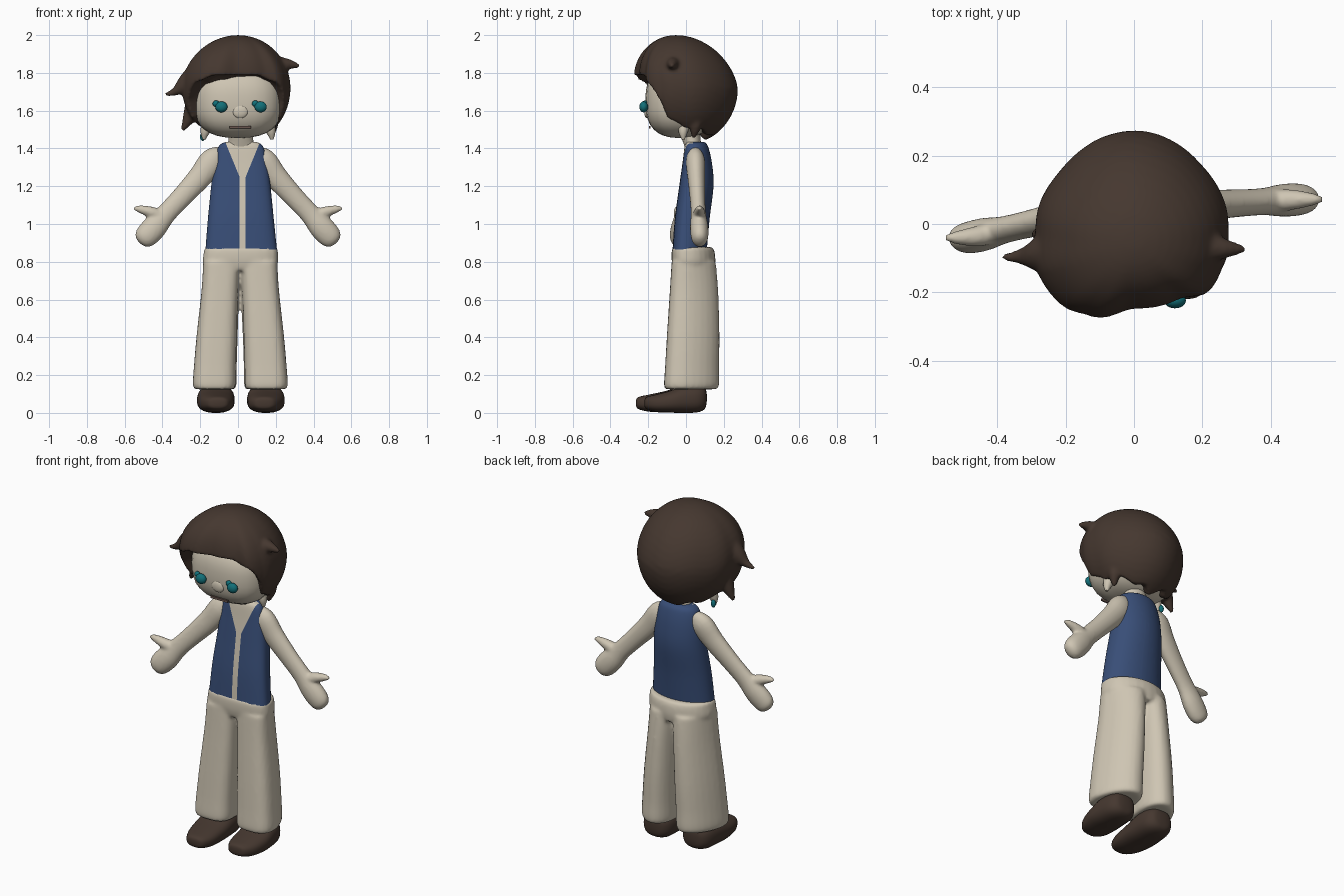
import bpy, bmesh, math
from mathutils import Vector

if "Cube" in bpy.data.objects:
    bpy.data.objects.remove(bpy.data.objects["Cube"])


def material(name, rgb):
    m = bpy.data.materials.new(name)
    m.use_nodes = True
    m.diffuse_color = (*rgb, 1)
    m.node_tree.nodes["Principled BSDF"].inputs["Base Color"].default_value = (*rgb, 1)
    return m


CREAM = material("cream", (0.62, 0.56, 0.45))
BLUE = material("vest blue", (0.04, 0.076, 0.185))
BROWN = material("dark brown", (0.06, 0.039, 0.029))
TEAL = material("teal", (0.006, 0.16, 0.19))
MOUTH = material("mouth brown", (0.14, 0.09, 0.075))
Y, Z = Vector((0, 1, 0)), Vector((0, 0, 1))
SIDES = ((-1, "right"), (1, "left"))


def finish(name, bm, *mats, fuse=0):
    """Turn bm into an object; fuse is the voxel size that melts its pieces together."""
    bmesh.ops.recalc_face_normals(bm, faces=bm.faces)
    me = bpy.data.meshes.new(name)
    bm.to_mesh(me)
    bm.free()
    for m in mats:
        me.materials.append(m)
    me.shade_smooth()
    me.set_sharp_from_angle(angle=math.radians(50))
    ob = bpy.data.objects.new(name, me)
    bpy.context.collection.objects.link(ob)
    if fuse:
        mod = ob.modifiers.new("Fuse", 'REMESH')
        mod.mode, mod.voxel_size, mod.use_smooth_shade = 'VOXEL', fuse, True
        mod = ob.modifiers.new("Soften", 'SMOOTH')
        mod.factor, mod.iterations = 0.5, 6


def catmull(p, i, t):
    a, b, c, d = (p[max(0, min(len(p) - 1, i + k))] for k in (-1, 0, 1, 2))
    return [0.5 * (2 * q + (r - o) * t + (2 * o - 5 * q + 4 * r - s) * t * t
                   + (3 * q - o - 3 * r + s) * t ** 3) for o, q, r, s in zip(a, b, c, d)]


def loft(rings, up, axis=None, power=2, rear=1, lean=0, n=28, steps=4, bm=None):
    """Skin smooth rings of (x, y, z, half width, half depth); depth runs along up.
    rear deepens and rounds the upper half of each ring, lean slides it sideways."""
    pts = [catmull(rings, i, k / steps) for i in range(len(rings) - 1) for k in range(steps)]
    pts.append(list(rings[-1]))
    bm, loops = bm or bmesh.new(), []
    for i, p in enumerate(pts):
        d = axis or Vector(pts[min(i + 1, len(pts) - 1)][:3]) - Vector(pts[max(i - 1, 0)][:3])
        u = up.cross(d).normalized()
        loop = []
        for k in range(n):
            a = math.tau * k / n
            c, s = math.cos(a), math.sin(a)
            behind = rear != 1 and s > 0
            e = 2 if behind else power
            f = (abs(c) ** e + abs(s) ** e) ** (-1 / e)
            depth = max(p[4], 0.002) * (rear if behind else 1)
            loop.append(bm.verts.new(Vector(p[:3]) + up * s * f * depth
                                     + u * (c * f * max(p[3], 0.002) + lean * max(s, 0))))
        loops.append(loop)
    for a, b in zip(loops, loops[1:]):
        for k in range(n):
            bm.faces.new((a[k], a[(k + 1) % n], b[(k + 1) % n], b[k]))
    bm.faces.new(loops[0])
    bm.faces.new(loops[-1])
    return bm


def blob(name, centre, radii, mat, power=2.0):
    bm = bmesh.new()
    bmesh.ops.create_uvsphere(bm, u_segments=32, v_segments=20, radius=1)
    for v in bm.verts:
        f = sum(abs(c) ** power for c in v.co) ** (-1 / power)
        v.co = Vector(c + q * r * f for c, q, r in zip(centre, v.co, radii))
    finish(name, bm, mat)


def wisp(path, bm=None):
    return loft([(x, y, z, r, r) for x, y, z, r in path], Y, n=14, bm=bm)


def lookup(table, a):
    for (a0, v0), (a1, v1) in zip(table, table[1:]):
        if a <= a1:
            t = (a - a0) / (a1 - a0)
            return v0 + (v1 - v0) * t * t * (3 - 2 * t)


# Trousers: hip block and two wide legs, flat in front and round behind
hips = [(0.012, 0.013, 0.755, 0.18, 0.078), (0.013, 0.009, 0.8, 0.199, 0.084),
        (0.015, 0.007, 0.85, 0.196, 0.083), (0.016, 0.006, 0.878, 0.192, 0.077)]
trousers = loft(hips, Y, Z, power=3.2, rear=1.75)
for side, word in SIDES:
    leg = [(0.012 + side * x, y, z, w, d) for x, y, z, w, d in (
        (0.136, -0.01, 0.125, 0.098, 0.095), (0.138, -0.01, 0.145, 0.113, 0.106),
        (0.134, -0.006, 0.25, 0.111, 0.104), (0.124, 0.001, 0.42, 0.106, 0.101),
        (0.108, 0.008, 0.65, 0.097, 0.093), (0.099, 0.009, 0.8, 0.097, 0.085))]
    loft(leg, Y, Z, power=3.2, rear=1.75, lean=-0.032 * side, bm=trousers)
finish("trousers", trousers, CREAM, fuse=0.01)

# Shoes, lofted from toe to heel; the right foot steps a little ahead
for side, word in SIDES:
    reach = 0.83 if side > 0 else 1
    shoe = [(0.015 + side * x, y * (reach if y < 0 else 1), z, w, h) for x, y, z, w, h in (
        (0.122, -0.265, 0.052, 0.022, 0.014), (0.123, -0.252, 0.052, 0.055, 0.032),
        (0.127, -0.19, 0.052, 0.085, 0.046), (0.132, -0.1, 0.06, 0.098, 0.058),
        (0.132, -0.02, 0.072, 0.098, 0.072), (0.13, 0.06, 0.075, 0.088, 0.072),
        (0.13, 0.1, 0.077, 0.06, 0.055), (0.13, 0.11, 0.08, 0.02, 0.02))]
    finish(word + "_shoe", loft(shoe, Z, Y, power=2.6), BROWN)

# Torso with an open vest: cut the neckline and placket, then colour by region
torso = [(0.017, -0.005, 0.865, 0.189, 0.066), (0.015, 0.008, 1.03, 0.174, 0.067),
         (0.015, 0.03, 1.2, 0.157, 0.066), (0.015, 0.038, 1.32, 0.142, 0.057),
         (0.015, 0.038, 1.41, 0.118, 0.045), (0.015, 0.038, 1.435, 0.08, 0.033)]
bm = loft(torso, Y, Z, power=3, rear=1.75, n=48, steps=6)
STRIP_L, STRIP_R, V_BASE, V_SLOPE = 0.008, 0.041, 1.25, 0.41
for x, slope in ((STRIP_L, 0), (STRIP_R, 0), (STRIP_L, V_SLOPE), (STRIP_R, -V_SLOPE)):
    bmesh.ops.bisect_plane(bm, geom=bm.verts[:] + bm.edges[:] + bm.faces[:],
                           plane_co=(x, 0, V_BASE), plane_no=(1, 0, slope))
for f in bm.faces:
    c = f.calc_center_median()
    spread = max(0, c.z - V_BASE) * V_SLOPE
    opening = c.y < 0.04 and STRIP_L - spread < c.x < STRIP_R + spread
    f.material_index = 0 if opening else 1
finish("torso_and_vest", bm, CREAM, BLUE)

# Neck
finish("neck", loft([(0.015, 0.04, 1.39, 0.085, 0.04), (0.015, 0.03, 1.44, 0.066, 0.048),
                     (0.01, 0.01, 1.53, 0.07, 0.06)], Y, Z), CREAM)

# Arms with mitten hands and thumbs; the right arm swings forward
for side, word in SIDES:
    hand_y = 0.072 if side > 0 else -0.04

    def at(x):
        return 0.048 + (hand_y - 0.048) * min(1, max(0, (x - 0.1) / 0.38))
    arm = [(side * x, at(x), z, r, r * 0.74) for x, z, r in (
        (0.085, 1.38, 0.04), (0.135, 1.335, 0.068), (0.2, 1.25, 0.063), (0.3, 1.14, 0.055),
        (0.38, 1.055, 0.054), (0.44, 0.985, 0.065), (0.486, 0.935, 0.062),
        (0.51, 0.908, 0.045), (0.519, 0.898, 0.014))]
    thumb = [(side * x, at(x), z, r) for x, z, r in (
        (0.4, 1.035, 0.036), (0.46, 1.062, 0.031), (0.52, 1.079, 0.02), (0.552, 1.083, 0.01))]
    finish(word + "_arm", wisp(thumb, loft(arm, Y)), CREAM, fuse=0.008)

# Head and face
blob("head", (0, -0.03, 1.65), (0.234, 0.185, 0.194), CREAM, 2.6)
blob("nose", (0.012, -0.207, 1.595), (0.04, 0.014, 0.035), CREAM)
for x, word in ((-0.088, "right"), (0.12, "left")):
    blob(word + "_eye", (x, -0.224, 1.62), (0.032, 0.023, 0.029), TEAL)
    blob(word + "_eye_corner", (x - 0.028, -0.218, 1.637), (0.018, 0.014, 0.017), TEAL)
bm = bmesh.new()
bmesh.ops.create_cube(bm, size=1)
for v in bm.verts:
    v.co = Vector((0.012 + v.co.x * 0.115, -0.192 + v.co.y * 0.009, 1.513 + v.co.z * 0.013))
finish("mouth", bm, MOUTH)
for side, word in SIDES:
    lobe = [(side * 0.16, -0.01, 1.53, 0.035), (side * 0.175, -0.015, 1.485, 0.024),
            (side * 0.18, -0.015, 1.447, 0.008)]
    finish(word + "_ear_lobe", wisp(lobe), CREAM)
blob("right_earring", (-0.187, 0.008, 1.462), (0.014, 0.012, 0.022), TEAL)

# Hair cap: dome whose lower edge follows a hairline around the head
HAIRLINE = [(0, 1.785), (25, 1.785), (45, 1.75), (56, 1.69), (67, 1.55), (90, 1.52),
            (130, 1.485), (180, 1.45)]
FULLNESS = [(-180, 1.02), (-130, 0.97), (-90, 1.03), (-63, 1.14), (-41, 1.16), (-25, 1.1),
            (0, 0.9), (32, 0.93), (48, 1.07), (66, 1.04), (90, 0.99), (130, 0.96), (180, 1.02)]
COLS, ROWS, MID = 72, 18, 1.72
hair, columns = bmesh.new(), []
top, core = hair.verts.new((0, -0.05, 2.0)), hair.verts.new((0, 0.02, 1.56))
for k in range(COLS):
    deg = -180 + 360 * k / COLS
    a = math.radians(deg)
    edge = lookup(HAIRLINE, abs(deg)) + 0.012 * math.sin(a * 7) * (abs(deg) > 75)
    end = math.acos((edge - MID) / (0.28 if edge > MID else 0.3))
    full, col = lookup(FULLNESS, deg), []
    for j in range(1, ROWS + 1):
        phi = end * j / ROWS
        dz = math.cos(phi) * (0.28 if phi < math.pi / 2 else 0.3)
        r = math.sin(phi) * (1 + (full - 1) * math.sin(phi))
        col.append(hair.verts.new((0.28 * r * math.sin(a),
                                   -0.27 * r * math.cos(a) - 0.18 * max(dz, 0), MID + dz)))
    rim = col[-1].co
    col.append(hair.verts.new((rim.x * 0.8, rim.y * 0.8, rim.z + 0.012)))
    columns.append(col)
for k in range(COLS):
    a, b = columns[k], columns[(k + 1) % COLS]
    hair.faces.new((top, a[0], b[0]))
    hair.faces.new((core, b[-1], a[-1]))
    for j in range(ROWS):
        hair.faces.new((a[j], a[j + 1], b[j + 1], b[j]))

# Loose locks, melted into the cap
for lock in (
        [(-0.18, -0.08, 1.8, 0.09), (-0.27, -0.088, 1.745, 0.055),
         (-0.33, -0.095, 1.703, 0.024), (-0.385, -0.097, 1.683, 0.01)],
        [(0.19, -0.06, 1.835, 0.06), (0.25, -0.07, 1.845, 0.036),
         (0.29, -0.073, 1.843, 0.022), (0.325, -0.074, 1.835, 0.01)],
        [(-0.23, -0.03, 1.64, 0.05), (-0.26, -0.03, 1.56, 0.034), (-0.295, -0.03, 1.495, 0.01)],
        [(0.18, 0.05, 1.57, 0.04), (0.18, 0.05, 1.51, 0.03), (0.172, 0.04, 1.455, 0.01)]):
    wisp(lock, hair)
finish("hair", hair, BROWN, fuse=0.009)
